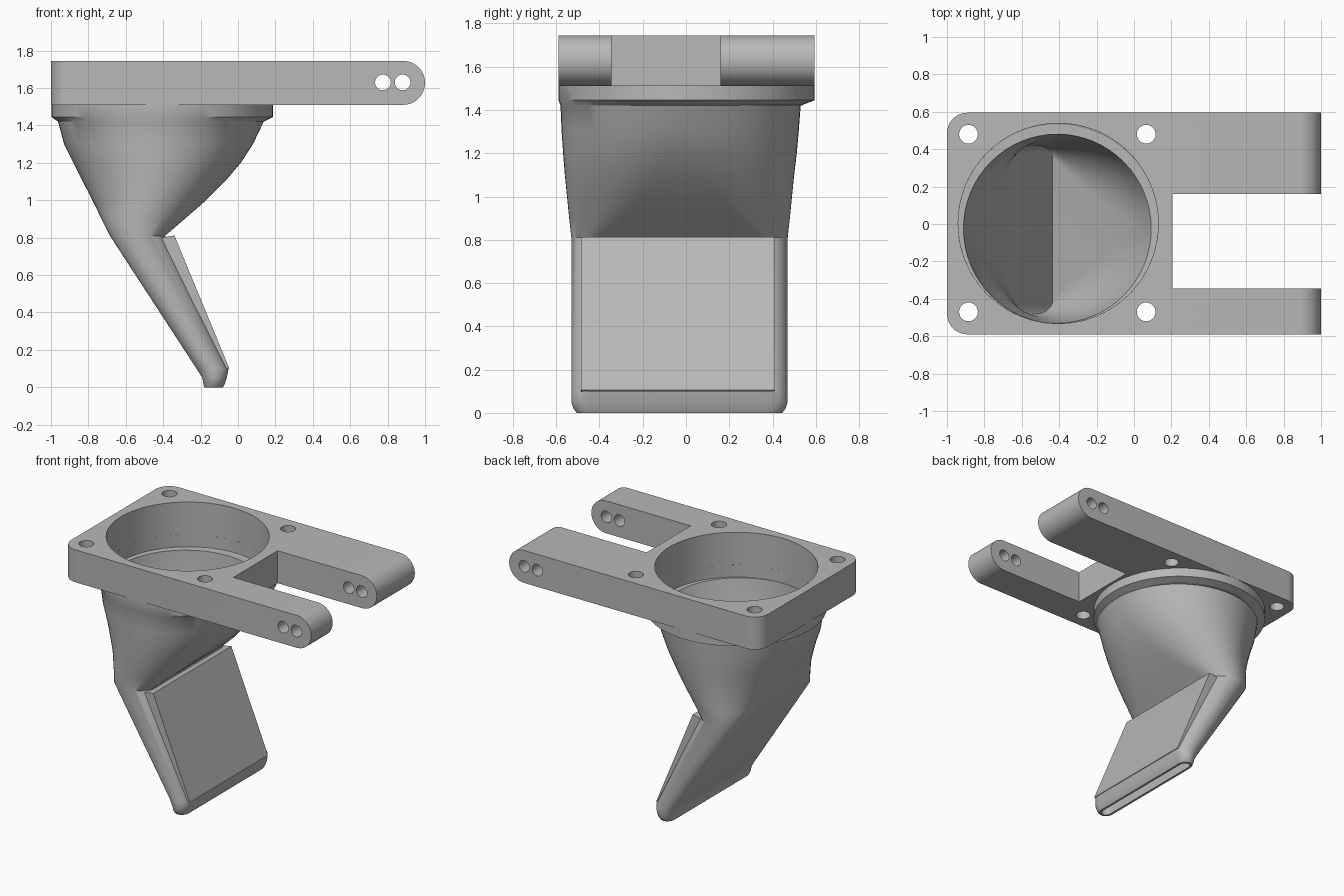
import bpy, bmesh, math
from mathutils import Vector

if "Cube" in bpy.data.objects:
    bpy.data.objects.remove(bpy.data.objects["Cube"])

grey = bpy.data.materials.new("plain grey")
grey.diffuse_color = (0.48, 0.48, 0.48, 1)
grey.use_nodes = True
grey.node_tree.nodes["Principled BSDF"].inputs["Base Color"].default_value = grey.diffuse_color


def finish(name, bm):
    bmesh.ops.recalc_face_normals(bm, faces=bm.faces)
    me = bpy.data.meshes.new(name)
    bm.to_mesh(me)
    bm.free()
    me.materials.append(grey)
    ob = bpy.data.objects.new(name, me)
    bpy.context.collection.objects.link(ob)
    return ob


def prism(name, pts, offset):
    """Extrude a closed outline of 3D points along offset."""
    bm = bmesh.new()
    f = bm.faces.new([bm.verts.new(p) for p in pts])
    r = bmesh.ops.extrude_face_region(bm, geom=[f])
    bmesh.ops.translate(bm, vec=Vector(offset),
                        verts=[v for v in r["geom"] if isinstance(v, bmesh.types.BMVert)])
    return finish(name, bm)


def arc(cx, cy, r, a0, a1, n):
    return [(cx + r * math.cos(math.radians(a0 + (a1 - a0) * i / n)),
             cy + r * math.sin(math.radians(a0 + (a1 - a0) * i / n))) for i in range(n + 1)]


def cut(ob, tool, mode):
    tool.hide_render = True
    m = ob.modifiers.new("cut", "BOOLEAN")
    m.operation, m.object, m.solver = mode, tool, "EXACT"
    bpy.context.view_layer.objects.active = ob
    bpy.ops.object.modifier_apply(modifier=m.name)
    bpy.data.objects.remove(tool)


def smooth(ob):
    bpy.ops.object.select_all(action="DESELECT")
    ob.select_set(True)
    bpy.context.view_layer.objects.active = ob
    bpy.ops.object.shade_smooth_by_angle(angle=math.radians(30))


# mounting plate: forked outline with rounded left corners
outline = [(1, -0.59), (1, -0.345), (0.205, -0.345), (0.205, 0.16), (1, 0.16), (1, 0.595)]
outline += arc(-0.89, 0.485, 0.11, 90, 180, 10) + arc(-0.89, -0.48, 0.11, 180, 270, 10)
plate = prism("mounting_plate", [(x, y, 1.4) for x, y in outline], (0, 0, 0.45))

# side profile gives the plate its thickness and round arm tips
side = [(-1.2, 1.51)] + arc(0.8825, 1.6275, 0.1175, -90, 90, 24) + [(-1.2, 1.745)]
cut(plate, prism("side_profile", [(x, -0.8, z) for x, z in side], (0, 1.6, 0)), "INTERSECT")

# fan bore, corner screw holes and arm pivot holes
CX = -0.405
bores = [(CX, 0.003, 0.535, 96)]
bores += [(x, y, 0.05, 32) for x in (-0.885, 0.065) for y in (-0.47, 0.48)]
for x, y, r, n in bores:
    ring = arc(x, y, r, 0, 360, n)[:-1]
    cut(plate, prism("bore", [(px, py, 1.3) for px, py in ring], (0, 0, 0.6)), "DIFFERENCE")
for x in (0.775, 0.88):
    ring = arc(x, 1.63, 0.042, 0, 360, 32)[:-1]
    cut(plate, prism("pivot_hole", [(px, -0.8, pz) for px, pz in ring], (0, 1.6, 0)), "DIFFERENCE")
smooth(plate)


def section(z, x0, x1, cy, b, ry, n=16):
    """Closed slot or ellipse: straight sides along y, elliptical ends."""
    cx, a = (x0 + x1) / 2, (x1 - x0) / 2
    pts = []
    for q in range(4):
        sy = 1 if q < 2 else -1
        for i in range(n + 1):
            t = math.pi / 2 * (q + i / n)
            pts.append((cx + a * math.cos(t), cy + sy * (b - ry) + ry * math.sin(t), z))
    return pts


# funnel and nozzle: sections are z, left x, right x, centre y, half depth, end depth
collar = [(1.51, -0.997, 0.187, 0.003, 0.592, 0.592), (1.445, -0.997, 0.187, 0.003, 0.592, 0.592)]
funnel = [(1.42, -0.962, 0.137, -0.025, 0.555, 0.555),
          (1.30, -0.93, 0.08, -0.027, 0.548, 0.53),
          (1.20, -0.88, 0.015, -0.028, 0.54, 0.49),
          (1.10, -0.83, -0.07, -0.03, 0.53, 0.43),
          (1.00, -0.778, -0.17, -0.03, 0.52, 0.35),
          (0.90, -0.73, -0.285, -0.03, 0.51, 0.24),
          (0.81, -0.685, -0.39, -0.03, 0.50, 0.12)]
nozzle = [(0.10, -0.222, -0.05, -0.03, 0.50, 0.09),
          (0.05, -0.19, -0.06, -0.03, 0.50, 0.08),
          (0.02, -0.186, -0.07, -0.03, 0.49, 0.07),
          (0.0, -0.18, -0.08, -0.03, 0.475, 0.06)]
inside = [(0.0, -0.163, -0.096, -0.03, 0.457, 0.04), (0.10, -0.187, -0.088, -0.03, 0.46, 0.05)]
inside += [(z, x0 + 0.05, x1 - 0.045, cy, b - 0.05, max(ry - 0.05, 0.07))
           for z, x0, x1, cy, b, ry in reversed(funnel)]
inside += [(z, CX - 0.535, CX + 0.535, 0.003, 0.535, 0.535) for z in (1.421, 1.51)]

bm = bmesh.new()
rings = [[bm.verts.new(p) for p in section(*s)] for s in collar + funnel + nozzle + inside]
for k, ring in enumerate(rings):
    nxt = rings[(k + 1) % len(rings)]
    for i in range(len(ring)):
        j = (i + 1) % len(ring)
        bm.faces.new((ring[i], ring[j], nxt[j], nxt[i]))
bmesh.ops.remove_doubles(bm, verts=bm.verts, dist=1e-5)
smooth(finish("funnel_nozzle", bm))

# raised panel along the front face of the nozzle
panel = [(-0.41, 0.80), (-0.34, 0.812), (-0.048, 0.105), (-0.066, 0.095)]
prism("nozzle_panel", [(x, -0.485, z) for x, z in panel], (0, 0.895, 0))
